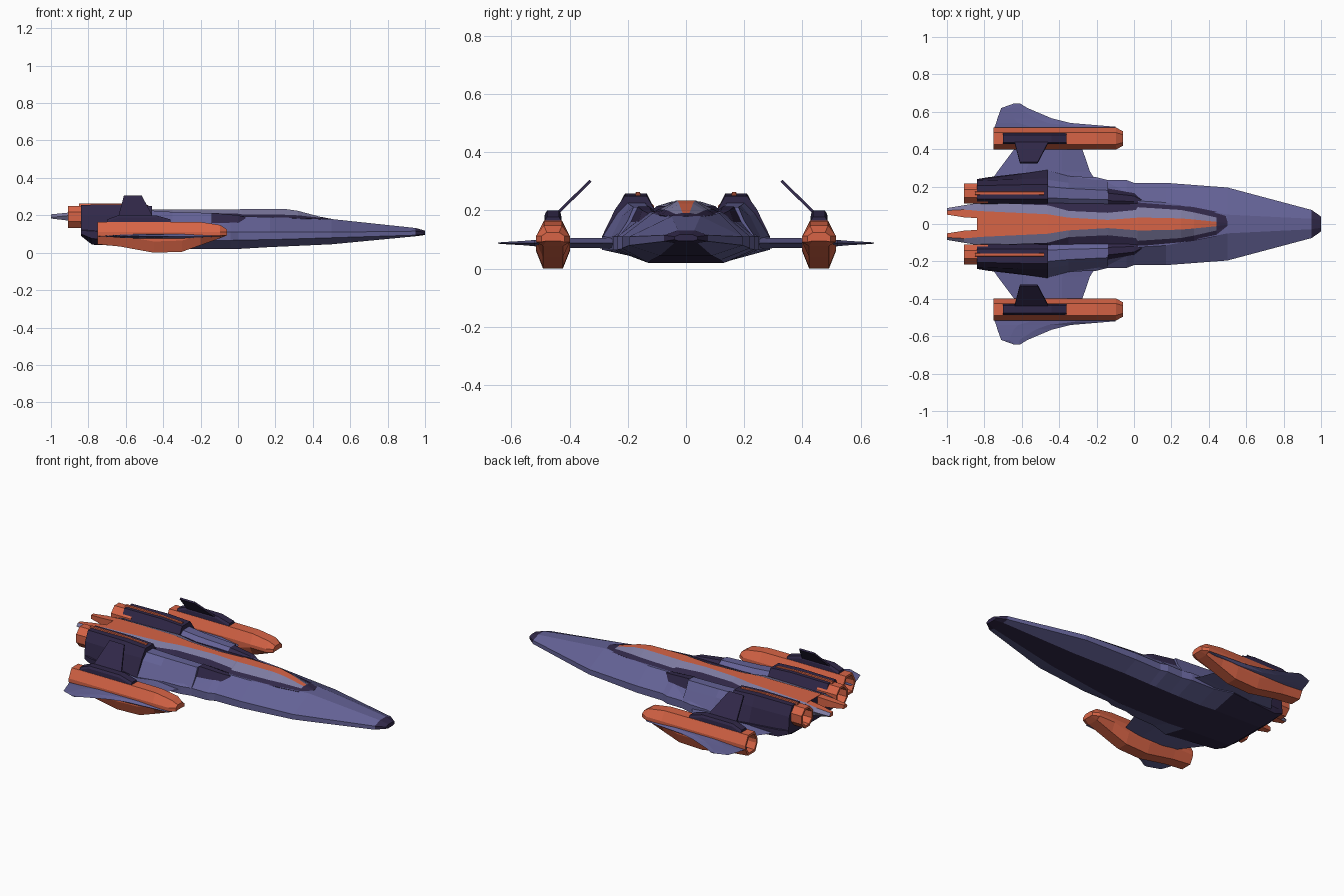
import bpy, bmesh, math


def material(name, rgb):
    m = bpy.data.materials.new(name)
    m.diffuse_color = (*rgb, 1)
    return m


MATS = [material("violet", (0.127, 0.122, 0.305)), material("dark", (0.03, 0.021, 0.065)),
        material("orange", (0.68, 0.127, 0.061)), material("grey_glass", (0.205, 0.195, 0.352))]
VIOLET, DARK, ORANGE, GREY = range(4)


def loft(name, rings, colour, cap=None, mirror=False):
    """Skin closed rings of 3D points; colour is an index or f(station, segment)."""
    pick = colour if callable(colour) else (lambda i, j: colour)
    bm = bmesh.new()
    vs = [[bm.verts.new(p) for p in r] for r in rings]
    n = len(rings[0])
    for i in range(len(rings) - 1):
        for j in range(n):
            k = (j + 1) % n
            f = bm.faces.new((vs[i][j], vs[i][k], vs[i + 1][k], vs[i + 1][j]))
            f.material_index = pick(i, j)
    for r, i in ((vs[0], 0), (vs[-1], len(rings) - 2)):
        f = bm.faces.new(r)
        f.material_index = pick(i, 0) if cap is None else cap
    bmesh.ops.recalc_face_normals(bm, faces=bm.faces)
    me = bpy.data.meshes.new(name)
    bm.to_mesh(me)
    bm.free()
    for m in MATS:
        me.materials.append(m)
    ob = bpy.data.objects.new(name, me)
    bpy.context.collection.objects.link(ob)
    if mirror:
        mod = ob.modifiers.new("Mirror", "MIRROR")
        mod.use_axis = (False, True, False)
    return ob


def both(x, half, yc=0):
    """Ring at x from a half section of (y, z), reflected about yc."""
    return [(x, yc + y, z) for y, z in half] + [(x, yc - y, z) for y, z in reversed(half)]


# Hull: x, keel half width, keel z, chine half width, chine low z, chine high z, shoulder y, shoulder z
hull = [(1.0, .025, .095, .04, .1, .11, .02, .118), (.95, .04, .088, .075, .094, .115, .028, .132),
        (.5, .09, .045, .195, .08, .11, .05, .18), (.17, .12, .03, .22, .07, .11, .115, .19),
        (0, .13, .02, .22, .068, .11, .125, .195), (-.04, .13, .02, .235, .066, .11, .13, .195),
        (-.14, .13, .02, .235, .065, .11, .13, .195), (-.2, .13, .02, .25, .065, .11, .13, .195),
        (-.35, .13, .022, .255, .065, .11, .13, .195), (-.46, .13, .03, .288, .065, .11, .13, .195),
        (-.78, .125, .043, .25, .075, .115, .13, .195), (-.84, .12, .09, .24, .1, .12, .13, .195)]
loft("hull", [both(x, [(yk, zb), (w, zl), (w, zu), (ys, zs)]) for x, yk, zb, w, zl, zu, ys, zs in hull],
     lambda i, j: DARK if i == 0 or i >= 9 or j == 7 else VIOLET, cap=DARK)

# Spine and canopy: x, dark edge y z, grey edge y z, stripe half width, top z
spine = [(.5, .045, .179, .01, .18, .004, .181), (.44, .066, .18, .035, .187, .012, .192),
         (.32, .09, .184, .062, .2, .024, .224), (.25, .1, .186, .075, .203, .03, .234),
         (.02, .125, .19, .09, .205, .035, .234), (.01, .125, .19, .075, .208, .033, .232),
         (-.14, .125, .19, .06, .212, .022, .231), (-.35, .125, .19, .07, .215, .034, .231),
         (-.46, .125, .19, .1, .215, .052, .23), (-.84, .125, .185, .115, .2, .07, .222)]
loft("spine_and_canopy",
     [both(x, [(d, zd - .02), (d, zd), (g, zg), (o, zt)]) for x, d, zd, g, zg, o, zt in spine],
     lambda i, j: ORANGE if j == 3 and i > 0 else GREY if j in (2, 4) and i > 0 else DARK, cap=DARK)

# Tail prongs
prong = [(-.82, .03, .07, .115, .222, .165), (-.91, .036, .077, .1, .214, .172), (-1.0, .05, .072, .085, .205, .183)]
loft("tail_prong", [[(x, a, zb), (x, a, zt), (x, b, zt), (x, c, zt - .016), (x, c - .01, zb)]
                    for x, a, b, c, zt, zb in prong],
     lambda i, j: GREY if j in (2, 3) else ORANGE, cap=ORANGE, mirror=True)


# Shoulder fairings: x, outer y, side y z, top outer y, top inner y, top z
def fairing(name, stations, colour):
    loft(name, [[(x, .1, .16), (x, w, .11), (x, sy, sz), (x, to, zt), (x, ti, zt), (x, .1, .19)]
                for x, w, sy, sz, to, ti, zt in stations], colour, mirror=True)


fairing("engine_housing", [(-.84, .24, .232, .2, .205, .135, .256), (-.6, .27, .24, .2, .21, .135, .258),
                           (-.46, .289, .243, .205, .21, .135, .25)], DARK)
fairing("engine_intake", [(-.46, .286, .236, .19, .2, .14, .225), (-.35, .256, .22, .18, .19, .135, .218),
                          (-.14, .236, .2, .165, .18, .13, .212)], VIOLET)
fairing("shoulder_panel", [(-.14, .23, .19, .16, .165, .125, .213), (0, .216, .165, .16, .15, .12, .2),
                           (.04, .21, .15, .16, .13, .115, .19)],
        lambda i, j: DARK if j in (2, 3, 4) else VIOLET)
loft("engine_stripe", [[(x, y, z) for y, z in ((.155, .25), (.158, t), (.172, t), (.175, .25))]
                       for x, t in ((-.85, .263), (-.65, .264), (-.48, .256))], ORANGE, mirror=True)

# Open octagonal engine nozzles
ang = [math.pi / 8 + k * math.pi / 4 for k in range(8)]
loft("engine_nozzle", [[(x, .163 + r * math.cos(a), .192 + 1.12 * r * math.sin(a)) for a in ang]
                       for x, r in ((-.78, .057), (-.91, .057), (-.91, .045), (-.8, .04))], ORANGE, mirror=True)


# Wings: y, trailing x, leading x, half thickness
def wing(name, stations):
    loft(name, [[(a, y, .088), (a + .3 * (b - a), y, .088 + t), (a + .7 * (b - a), y, .088 + t), (b, y, .088),
                 (a + .7 * (b - a), y, .088 - t), (a + .3 * (b - a), y, .088 - t)]
                for y, a, b, t in stations], VIOLET, mirror=True)


wing("inner_wing", [(.18, -.8, -.17, .022), (.28, -.73, -.235, .018), (.44, -.61, -.29, .016)])
wing("outer_wing", [(.48, -.745, -.08, .013), (.52, -.745, -.1, .011), (.54, -.737, -.34, .009),
                    (.565, -.73, -.44, .007), (.62, -.71, -.57, .004), (.645, -.64, -.61, .002)])

# Wing pods, with a hollow rear: x, bottom z, top z, width scale
PY = .457


def pod_ring(x, zb, zt, s):
    return both(x, [(.034 * s, zb), (.058 * s, min(.092, zb + .06)), (.058 * s, .112), (.031 * s, zt)], PY)


pod = [(-.06, .095, .125, .68), (-.095, .078, .148, 1), (-.2, .04, .164, 1), (-.3, .005, .165, 1),
       (-.45, 0, .165, 1), (-.63, .033, .165, 1), (-.75, .045, .165, 1), (-.75, .058, .152, .78), (-.66, .062, .148, .7)]
loft("wing_pod", [pod_ring(*p) for p in pod], ORANGE, mirror=True)

# Pod top block and canted fin
loft("pod_block", [both(x, [(.03, .155), (.028, t - .012), (.02, t)], PY)
                   for x, t in ((-.7, .178), (-.64, .2), (-.44, .2), (-.36, .178))], DARK, mirror=True)
t = .0035
loft("canted_fin", [[(a, y + t, z + t), (b, y + t, z + t), (b, y - t, z - t), (a, y - t, z - t)]
                    for y, z, a, b in ((.442, .19, -.64, -.455), (.328, .302, -.61, -.515))], DARK, mirror=True)
